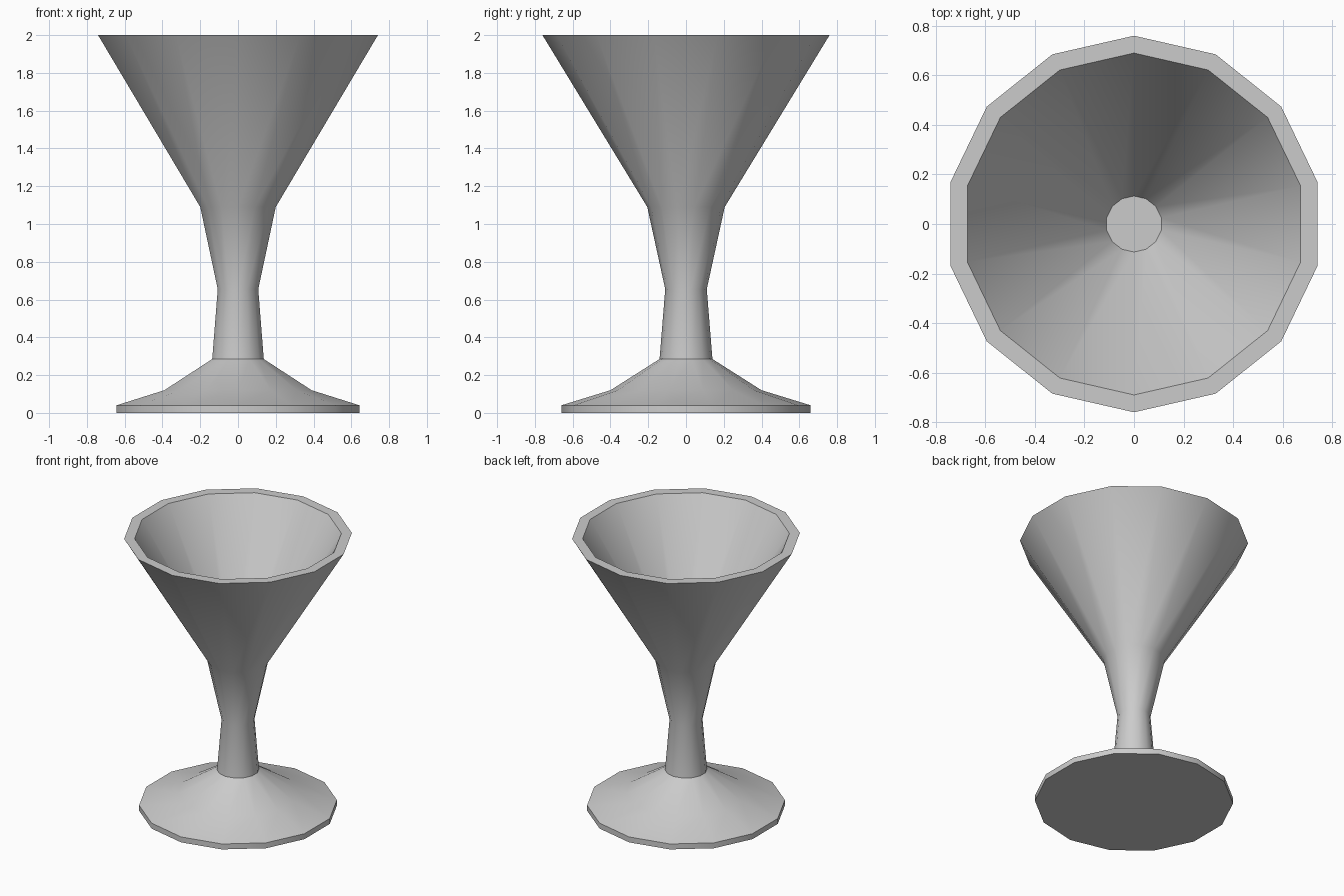
import bpy, bmesh, math

if "Cube" in bpy.data.objects:
    bpy.data.objects.remove(bpy.data.objects["Cube"])

SIDES = 14

# Half profile (radius, height): foot, stem, bowl outside, rim, bowl inside
profile = [
    (0, 0), (0.66, 0), (0.66, 0.04), (0.40, 0.12), (0.14, 0.285),
    (0.11, 0.655), (0.205, 1.09), (0.76, 2.0),
    (0.69, 2.0), (0.113, 1.07), (0, 1.07),
]

# Spin the profile around z, with a corner facing front and back
bm = bmesh.new()
verts = [bm.verts.new((0, r, z)) for r, z in profile]
edges = [bm.edges.new(pair) for pair in zip(verts, verts[1:])]
bmesh.ops.spin(bm, geom=verts + edges, cent=(0, 0, 0), axis=(0, 0, 1),
               angle=2 * math.pi, steps=SIDES)
bmesh.ops.remove_doubles(bm, verts=bm.verts[:], dist=0.0005)
bmesh.ops.recalc_face_normals(bm, faces=bm.faces[:])

mesh = bpy.data.meshes.new("goblet")
bm.to_mesh(mesh)
bm.free()
goblet = bpy.data.objects.new("goblet", mesh)
bpy.context.collection.objects.link(goblet)

# Smooth walls, crisp rim, foot and stem edges
bpy.context.view_layer.objects.active = goblet
goblet.select_set(True)
bpy.ops.object.shade_smooth_by_angle(angle=math.radians(30))
